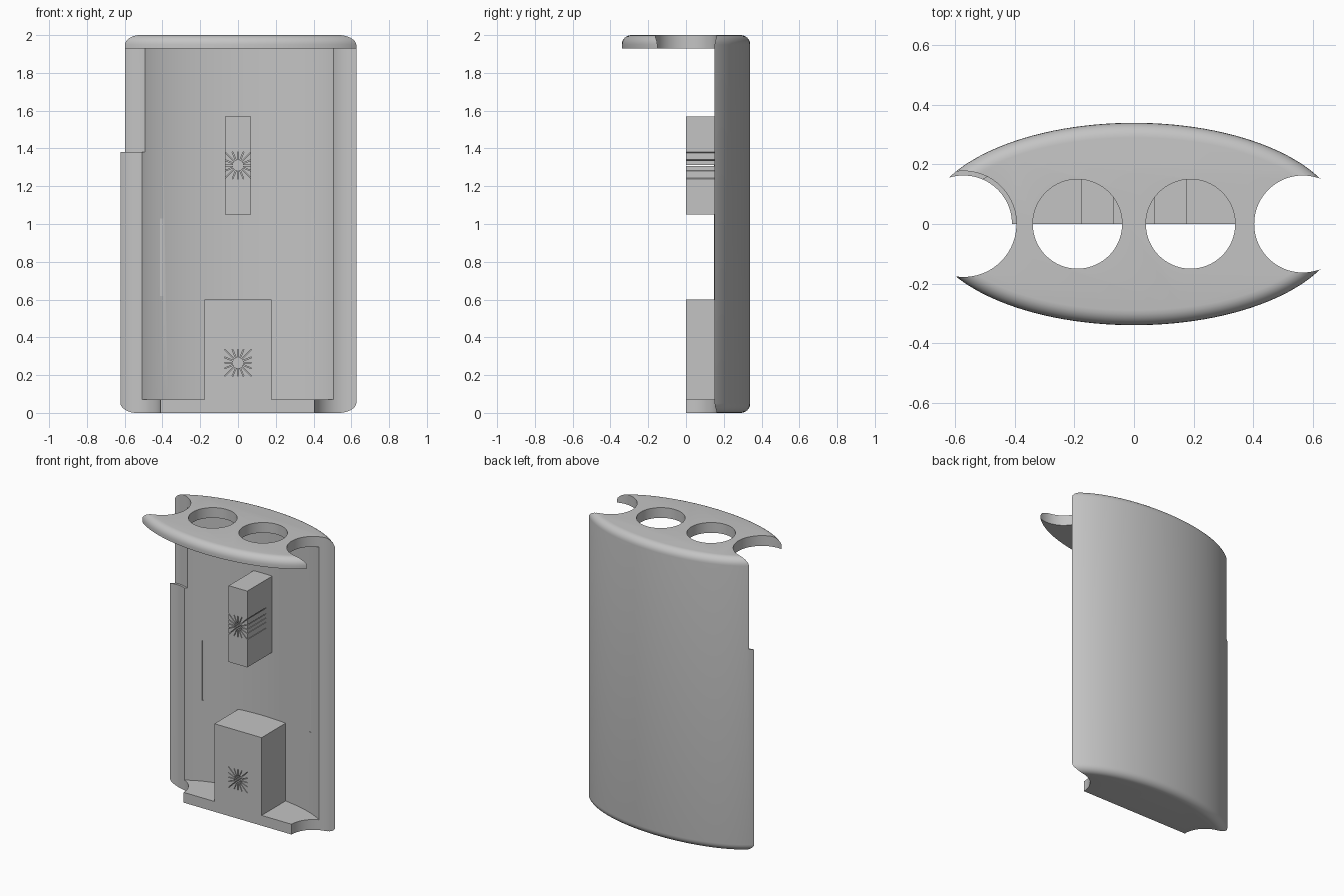
import bpy, bmesh, math
from mathutils import Vector

cube = bpy.data.objects.get("Cube")
if cube:
    bpy.data.objects.remove(cube, do_unlink=True)

grey = bpy.data.materials.new("light_grey_plastic")
grey.use_nodes = True
grey.diffuse_color = (0.55, 0.55, 0.55, 1)
grey.node_tree.nodes["Principled BSDF"].inputs["Base Color"].default_value = (0.55, 0.55, 0.55, 1)

HEIGHT, PLATE = 2.0, 0.07
HALF_X, HALF_Y, FILLET = 0.70, 0.34, 0.05


def loft(name, rings):
    """Closed solid through a stack of rings of 3D points."""
    bm = bmesh.new()
    loops = [[bm.verts.new(p) for p in ring] for ring in rings]
    n = len(loops[0])
    for low, high in zip(loops, loops[1:]):
        for i in range(n):
            j = (i + 1) % n
            bm.faces.new((low[i], low[j], high[j], high[i]))
    bm.faces.new(loops[0][::-1])
    bm.faces.new(loops[-1])
    bmesh.ops.recalc_face_normals(bm, faces=bm.faces)
    mesh = bpy.data.meshes.new(name)
    bm.to_mesh(mesh)
    bm.free()
    mesh.materials.append(grey)
    obj = bpy.data.objects.new(name, mesh)
    bpy.context.collection.objects.link(obj)
    return obj


def ellipse(cx, rx, ry, z, n=96):
    return [Vector((cx + rx * math.cos(math.tau * i / n), ry * math.sin(math.tau * i / n), z))
            for i in range(n)]


def column(name, cx, rx, ry, z0, z1):
    return loft(name, [ellipse(cx, rx, ry, z0), ellipse(cx, rx, ry, z1)])


def box(name, x0, x1, y0, y1, z0, z1):
    return loft(name, [[Vector(p) for p in ((x0, y0, z), (x1, y0, z), (x1, y1, z), (x0, y1, z))]
                       for z in (z0, z1)])


def cut(target, cutter):
    cutter.hide_render = True
    mod = target.modifiers.new("cut", "BOOLEAN")
    mod.operation, mod.solver, mod.object = "DIFFERENCE", "EXACT", cutter
    bpy.context.view_layer.objects.active = target
    bpy.ops.object.modifier_apply(modifier=mod.name)
    bpy.data.objects.remove(cutter, do_unlink=True)


def star_cutter(z, hole=0.028, reach=0.0705, half=0.002, spokes=16):
    """Round screw hole with thin radial slots clipped to a square."""
    outline = []
    for k in range(spokes):
        a = math.tau * k / spokes
        c, s = math.cos(a), math.sin(a)
        tip = reach / max(abs(c), abs(s))
        for r, w in ((hole, -half), (tip, -half), (tip, half), (hole, half)):
            outline.append((r * c - w * s, r * s + w * c))
        m = a + math.pi / spokes
        outline.append((hole * math.cos(m), hole * math.sin(m)))
    return loft("star_cutter", [[Vector((x, y, z + h)) for x, h in outline] for y in (-0.05, 0.2)])


# Oval body with rounded top and bottom rims
steps = [i * math.pi / 12 for i in range(7)]
levels = [(FILLET * (1 - math.sin(a)), FILLET * (1 - math.cos(a))) for a in steps]
levels += [(inset, HEIGHT - z) for inset, z in reversed(levels)]
shell = loft("back_shell_with_lid",
             [ellipse(0, HALF_X - d, HALF_Y - d, z, 128) for d, z in levels])

# Hollow interior and open front below the lid
cut(shell, column("cavity", 0, 0.61, 0.27, PLATE, HEIGHT - PLATE))
cut(shell, box("front_opening", -1, 1, -1, 0, -1, HEIGHT - PLATE))

# Round side notches, the right one wider toward the top
cut(shell, column("left_notch", 0.567, 0.163, 0.163, -1, 3))
cut(shell, column("right_notch", -0.573, 0.163, 0.163, -1, 3))
cut(shell, column("right_upper_notch", -0.573, 0.178, 0.178, 1.38, 3))

# Two round holes through the lid
for side in (-1, 1):
    cut(shell, column("lid_hole", side * 0.19, 0.15, 0.15, 1.8, 3))

# Shallow snap recesses on the inner wall
cut(shell, box("snap_recess", -0.412, 0.412, 0.1, 0.207, 0.62, 1.03))

# Screw blocks standing out from the wall
upper = box("upper_screw_block", -0.07, 0.07, 0, 0.29, 1.05, 1.57)
cut(upper, star_cutter(1.31))
lower = box("lower_screw_block", -0.178, 0.178, 0, 0.28, PLATE - 0.02, 0.6)
lower.data.transform(lower.matrix_world)
cut(lower, star_cutter(0.265))
for v in lower.data.vertices:
    if v.co.z < PLATE:
        v.co.z = PLATE

# Smooth curved walls, keep hard edges
bpy.ops.object.select_all(action="DESELECT")
for obj in (shell, upper, lower):
    obj.select_set(True)
bpy.context.view_layer.objects.active = shell
bpy.ops.object.shade_smooth_by_angle(angle=math.radians(30))
